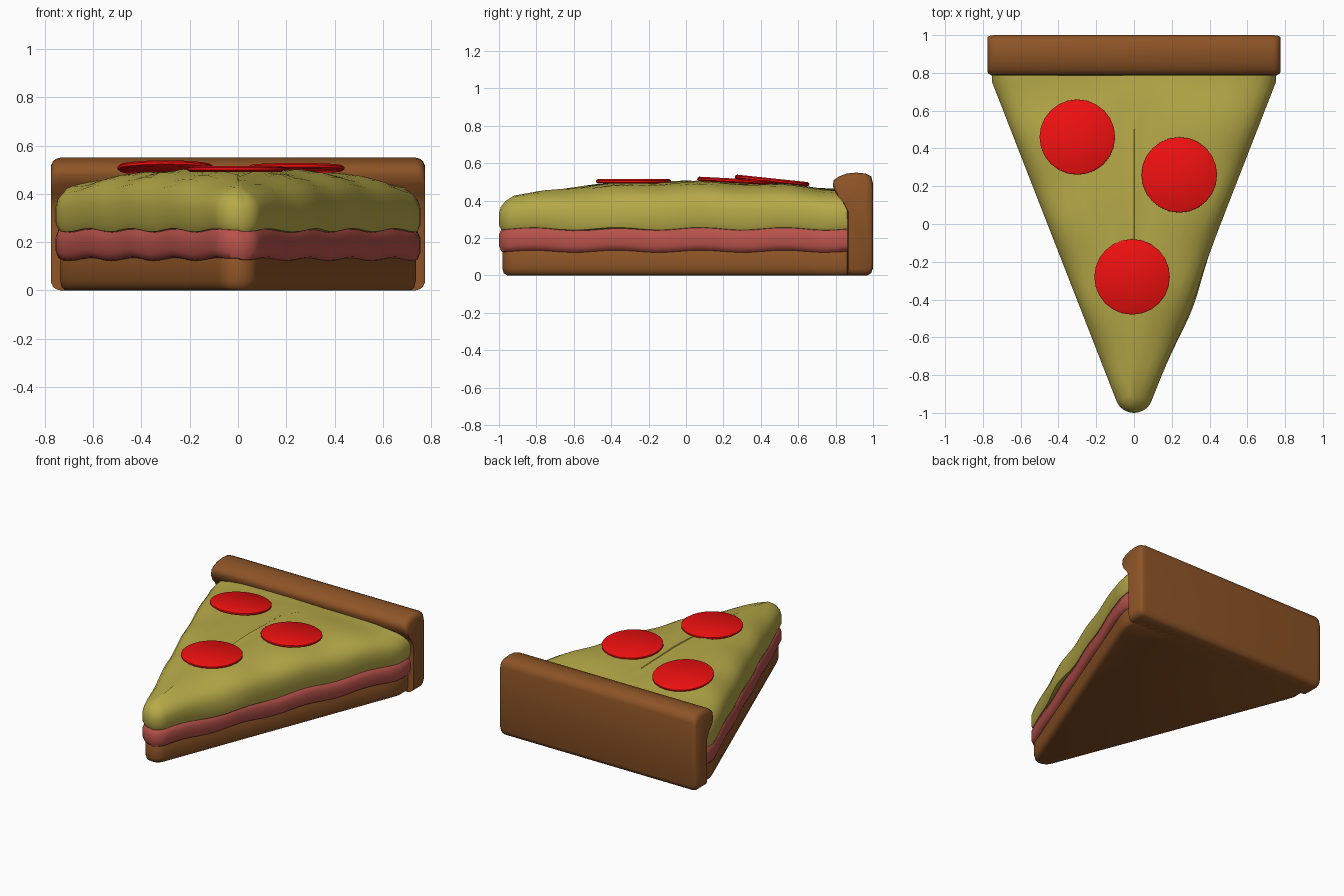
import bpy, bmesh, math
from mathutils import Vector

if "Cube" in bpy.data.objects:
    bpy.data.objects.remove(bpy.data.objects["Cube"])

SLOPE = 0.39                      # half-width gained per unit of y
A = math.atan(SLOPE)


def material(name, rgb):
    m = bpy.data.materials.new(name)
    m.diffuse_color = (*rgb, 1)
    m.use_nodes = True
    m.node_tree.nodes["Principled BSDF"].inputs["Base Color"].default_value = m.diffuse_color
    return m


def loft(name, rings, mat, angle=50):
    """Skin a list of equal-length point rings and cap both ends."""
    bm = bmesh.new()
    vs = [[bm.verts.new(p) for p in r] for r in rings]
    n = len(rings[0])
    for a, b in zip(vs, vs[1:]):
        for i in range(n):
            j = (i + 1) % n
            bm.faces.new((a[i], a[j], b[j], b[i]))
    bm.faces.new(vs[0])
    bm.faces.new(vs[-1])
    bmesh.ops.recalc_face_normals(bm, faces=bm.faces)
    me = bpy.data.meshes.new(name)
    bm.to_mesh(me)
    bm.free()
    ob = bpy.data.objects.new(name, me)
    bpy.context.collection.objects.link(ob)
    me.materials.append(mat)
    bpy.ops.object.select_all(action='DESELECT')
    ob.select_set(True)
    bpy.context.view_layer.objects.active = ob
    bpy.ops.object.shade_smooth_by_angle(angle=math.radians(angle))
    return ob


def wedge(d, back, xmax=0.755):
    """Slice outline inset by d: straight sides and a rounded tip."""
    r = max(0.1 - d, 0.015)
    cy = -0.9 + max(0, d - 0.085) / math.sin(A)
    tx, ty = r * math.cos(A), cy - r * math.sin(A)
    right = []
    for i in range(28):
        y = back + (ty - back) * i / 28
        right.append((min(tx + SLOPE * (y - ty), xmax), y))
    for i in range(6):
        a = -A - (math.pi / 2 - A) * i / 6
        right.append((r * math.cos(a), cy + r * math.sin(a)))
    return right + [(0, cy - r)] + [(-x, y) for x, y in reversed(right)]


def layer(name, profile, back, mat, wave=0.0, dome=0.0, bulge=0.0):
    z0, z1 = profile[0][1], profile[-1][1]
    rings = []
    for d, z in profile:
        ring = []
        for x, y in wedge(d, back - min(d, 0.03), 0.755 - min(d, 0.04)):
            t = (z - z0) / (z1 - z0)
            dz = wave * math.sin(14 * y + (0.5 if x > 0 else 1.6)) - dome * t * y * y
            if x > 0.05:
                x += bulge * math.exp(-((y + 0.45) / 0.2) ** 2) * (1 - t)
            ring.append((x, y, z + dz))
        rings.append(ring)
    loft(name, rings, mat)


dough = material("dough", (0.27, 0.09, 0.02))
sauce = material("sauce", (0.48, 0.085, 0.07))
cheese = material("cheese", (0.47, 0.40, 0.065))
meat = material("meat", (0.85, 0.005, 0.005))

# Flat dough base
layer("dough_base", [(0.045, 0), (0.025, 0.012), (0.018, 0.04),
                     (0.018, 0.12), (0.03, 0.15)], 0.93, dough)

# Sauce and cheese with wavy rims
layer("sauce_layer", [(0.04, 0.122), (0.012, 0.132), (0, 0.16), (0, 0.215),
                      (0.012, 0.245), (0.04, 0.26)], 0.88, sauce, wave=0.007)
layer("cheese_layer", [(0.04, 0.243), (0.012, 0.25), (0, 0.28), (0, 0.36),
                       (0.01, 0.40), (0.035, 0.435), (0.08, 0.463), (0.14, 0.482),
                       (0.22, 0.495), (0.34, 0.50), (0.46, 0.502), (0.6, 0.502)],
      0.88, cheese, wave=0.007, dome=0.06, bulge=0.03)

# Raised back crust with an overhanging lip
lip = [(0.97, 0), (0.99, 0.012), (1.0, 0.04), (1.0, 0.49), (0.99, 0.53), (0.96, 0.545),
       (0.91, 0.55), (0.86, 0.545), (0.82, 0.53), (0.79, 0.51), (0.785, 0.48),
       (0.80, 0.44), (0.835, 0.40), (0.86, 0.35), (0.862, 0.25), (0.862, 0), (0.91, 0)]
ends = [(0.775, 0.87), (0.767, 0.94), (0.755, 0.98), (0.735, 1)]
stations = [(-x, s) for x, s in ends] + list(reversed(ends))
loft("back_crust", [[(x, 0.92 + (y - 0.92) * s, 0.275 + (z - 0.275) * s) for y, z in lip]
                    for x, s in stations], dough)

# Topping discs resting on the cheese
for i, (x, y, z, tilt) in enumerate([(-0.30, 0.46, 0.507, -6), (0.24, 0.26, 0.506, -3),
                                     (-0.01, -0.28, 0.503, 0)]):
    disc = [[(r * math.cos(k * math.tau / 24), r * math.sin(k * math.tau / 24), h)
             for k in range(24)]
            for r, h in [(0.19, -0.012), (0.2, -0.005), (0.2, 0.005), (0.19, 0.012)]]
    ob = loft(f"topping_disc_{i + 1}", disc, meat)
    ob.location = Vector((x, y, z))
    ob.rotation_euler.x = math.radians(tilt)
